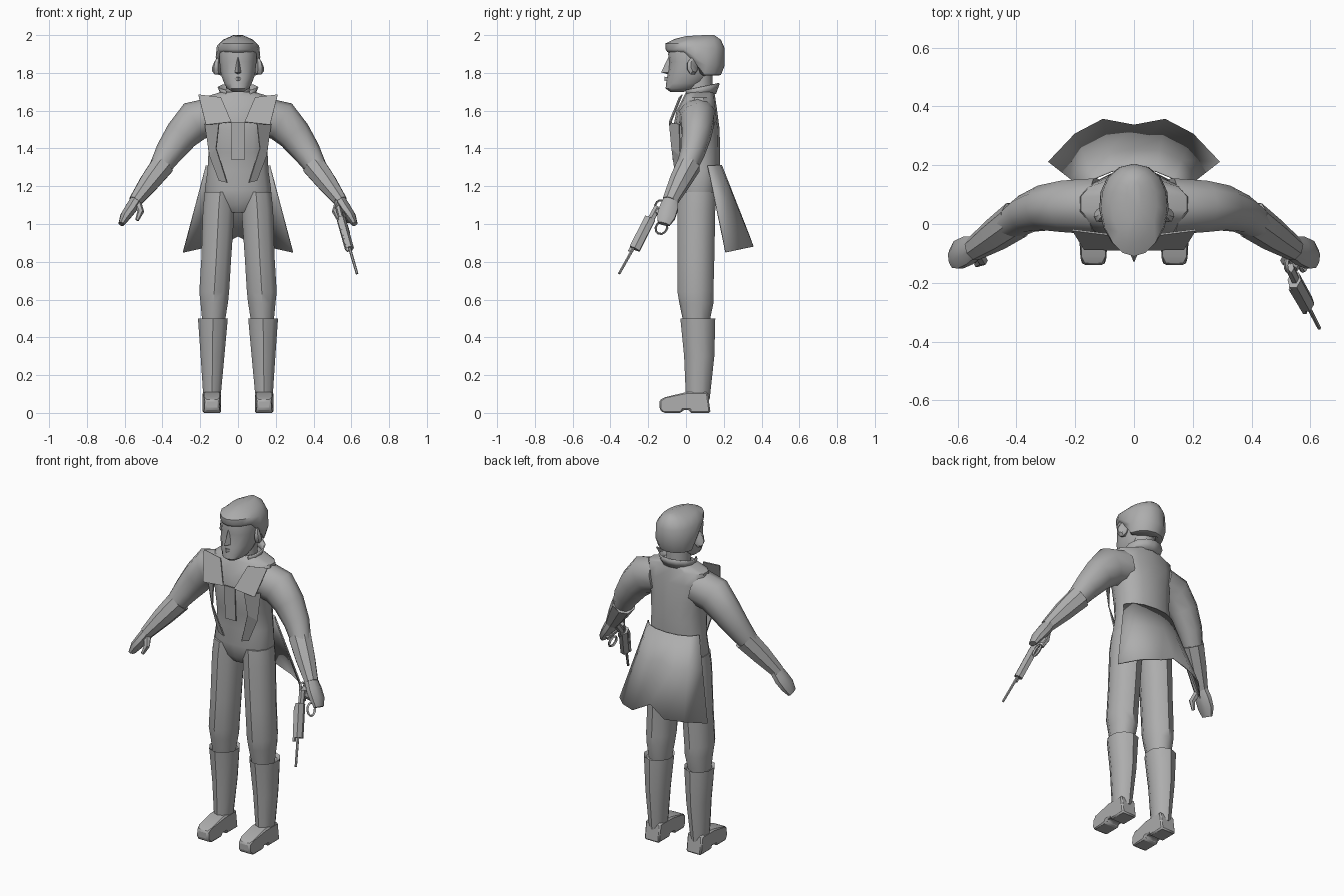
import bpy, bmesh, math
from mathutils import Vector as V

grey = bpy.data.materials.new("plain grey")
grey.diffuse_color = (0.42, 0.42, 0.42, 1)


def make(name, verts, faces, mirror=False, smooth=40, thick=0, bevel=0):
    me = bpy.data.meshes.new(name)
    me.from_pydata([tuple(v) for v in verts], [], faces)
    bm = bmesh.new()
    bm.from_mesh(me)
    bmesh.ops.recalc_face_normals(bm, faces=bm.faces)
    bm.to_mesh(me)
    bm.free()
    me.materials.append(grey)
    ob = bpy.data.objects.new(name, me)
    bpy.context.collection.objects.link(ob)
    if thick:
        m = ob.modifiers.new("thickness", 'SOLIDIFY')
        m.thickness, m.offset = thick, 0
    if bevel:
        m = ob.modifiers.new("bevel", 'BEVEL')
        m.width, m.segments = bevel, 1
    if mirror:
        m = ob.modifiers.new("mirror", 'MIRROR')
        m.use_mirror_merge = False
    if smooth:
        bpy.ops.object.select_all(action='DESELECT')
        ob.select_set(True)
        bpy.context.view_layer.objects.active = ob
        bpy.ops.object.shade_smooth_by_angle(angle=math.radians(smooth))
    return ob


def skin(name, rows, closed=True, caps=True, **kw):
    """Join rows of points into a surface."""
    n = len(rows[0])
    faces = []
    for r in range(len(rows) - 1):
        for i in range(n if closed else n - 1):
            j = (i + 1) % n
            faces.append((r*n + i, r*n + j, (r+1)*n + j, (r+1)*n + i))
    if caps and closed:
        faces += [tuple(range(n)), tuple(range((len(rows)-1)*n, len(rows)*n))]
    return make(name, [p for row in rows for p in row], faces, **kw)


def stack(name, rings, n=12, power=1.0, **kw):
    """Horizontal rings: z, centre x, half width, front y, back y."""
    rows = []
    for z, cx, rx, yf, yb in rings:
        row = []
        for i in range(n):
            a = 2*math.pi*(i + .5)/n
            c, s = math.cos(a), math.sin(a)
            row.append((cx + rx*math.copysign(abs(c)**power, c),
                        (yf+yb)/2 + (yb-yf)/2*math.copysign(abs(s)**power, s), z))
        rows.append(row)
    return skin(name, rows, **kw)


def tube(name, path, n=8, side=(0, 1, 0), **kw):
    """Rings across a path: point, radius along side, radius across it."""
    rows = []
    for k, (p, ra, rb) in enumerate(path):
        d = (V(path[min(k+1, len(path)-1)][0]) - V(path[max(k-1, 0)][0])).normalized()
        u = (V(side) - d*V(side).dot(d)).normalized()
        w = d.cross(u)
        rows.append([V(p) + u*ra*math.cos(2*math.pi*(i+.5)/n) + w*rb*math.sin(2*math.pi*(i+.5)/n)
                     for i in range(n)])
    return skin(name, rows, **kw)


# Torso with jacket and hips
stack("torso", [(1.06, 0, .07, .0, .12), (1.10, 0, .15, -.03, .15), (1.18, 0, .18, -.045, .17),
                (1.28, 0, .165, -.04, .18), (1.38, 0, .16, -.055, .18), (1.50, 0, .168, -.07, .178),
                (1.60, 0, .195, -.05, .165), (1.67, 0, .185, -.015, .155), (1.70, 0, .09, .0, .15)],
      n=14, power=.85)
stack("neck", [(1.66, 0, .07, .0, .14), (1.80, 0, .065, .0, .14)], n=10)

# Collar and lapels
rows = []
for z, r, lift in ((1.675, .085, .015), (1.725, .105, .02)):
    rows.append([(r*math.sin(a), .075 - r*.95*math.cos(a), z - lift*math.cos(a))
                 for a in [math.radians(40 + 28*i) for i in range(11)]])
skin("collar", rows, closed=False, thick=.008)
make("upper_lapel", [(.21, -.02, 1.685), (.09, -.035, 1.67), (.035, -.088, 1.54), (.17, -.085, 1.525)],
     [(0, 1, 2, 3)], mirror=True, smooth=0, thick=.006)
make("lower_lapel", [(.175, -.035, 1.53), (.10, -.088, 1.535), (.115, -.075, 1.40), (.058, -.05, 1.22),
                     (.10, -.04, 1.23), (.15, -.03, 1.36)],
     [(0, 1, 2, 5), (5, 2, 3, 4)], mirror=True, smooth=0, thick=.006)
make("shirt_strip", [(-.035, -.078, 1.54), (.035, -.078, 1.54), (.035, -.068, 1.34), (-.035, -.068, 1.34)],
     [(0, 1, 2, 3)], smooth=0, thick=.006)

# Coat tail, flaring out behind
hem = [(-.29, .21, .85), (-.2, .305, .87), (-.105, .355, .88), (0, .335, .935),
       (.105, .355, .88), (.2, .305, .87), (.29, .21, .85)]
waist = [(-.168, .115, 1.31), (-.135, .155, 1.31), (-.075, .18, 1.31), (0, .188, 1.31),
         (.075, .18, 1.31), (.135, .155, 1.31), (.168, .115, 1.31)]
skin("coat_tail", [waist, [V(a).lerp(V(b), .4) for a, b in zip(waist, hem)], hem],
     closed=False, thick=.006)

# Legs and boots
stack("leg", [(1.17, .095, .085, -.04, .16), (1.08, .102, .088, -.045, .155), (.82, .115, .083, -.045, .15),
              (.64, .126, .083, -.045, .145), (.58, .126, .076, -.035, .145), (.46, .13, .06, -.01, .12)],
      n=10, mirror=True)
stack("boot_shaft", [(.485, .132, .068, -.015, .14), (.50, .133, .083, -.03, .155), (.30, .135, .066, -.01, .15),
                     (.07, .138, .047, .0, .125)], n=10, mirror=True)
shoe = [(-.14, .02), (-.14, .068), (-.11, .083), (0, .11), (.115, .11), (.13, .0), (.02, .0), (.018, .016),
        (-.015, .016), (-.025, .0), (-.12, .0)]
rows = [[(.138 + s*(.034 if y < -.12 else .049), y, z) for y, z in shoe] for s in (-1, 1)]
skin("shoe", rows, mirror=True, bevel=.008)

# Arms, cuffs and hands
tube("sleeve", [((.13, .06, 1.57), .10, .10), ((.23, .06, 1.545), .092, .108), ((.30, .055, 1.47), .08, .09),
                ((.365, .035, 1.38), .066, .074), ((.42, .0, 1.29), .055, .055)], n=10, mirror=True)
tube("cuff", [((.402, .012, 1.308), .055, .055), ((.399, .015, 1.312), .066, .066),
              ((.47, -.035, 1.22), .058, .056), ((.545, -.085, 1.12), .042, .037)], n=8, mirror=True)
tube("palm", [((.54, -.08, 1.125), .042, .034), ((.565, -.09, 1.085), .052, .034),
              ((.597, -.105, 1.04), .052, .029), ((.618, -.118, 1.0), .035, .016)], n=8, mirror=True)
tube("thumb", [((.53, -.095, 1.11), .02, .02), ((.515, -.125, 1.065), .018, .018),
               ((.535, -.137, 1.02), .01, .01)], n=6, mirror=True)

# Head, nose, mouth and ears
stack("face", [(1.70, 0, .03, -.085, -.01), (1.718, 0, .06, -.108, .06), (1.745, 0, .075, -.105, .10),
               (1.79, 0, .092, -.098, .13), (1.86, 0, .10, -.088, .15), (1.90, 0, .10, -.095, .16),
               (1.95, 0, .09, -.08, .15)], n=14, power=.9)
make("nose", [(0, -.09, 1.89), (-.02, -.085, 1.80), (.02, -.085, 1.80), (0, -.132, 1.803), (0, -.085, 1.79)],
     [(0, 1, 3), (0, 3, 2), (1, 4, 3), (4, 2, 3), (0, 2, 4, 1)], smooth=0)
make("lips", [(-.03, -.085, 1.768), (0, -.113, 1.78), (.03, -.085, 1.768), (0, -.113, 1.757), (0, -.08, 1.768)],
     [(0, 1, 3), (1, 2, 3), (0, 4, 1), (1, 4, 2), (2, 4, 3), (3, 4, 0)], smooth=0)
tube("ear", [((.098, .03, 1.835), .028, .042), ((.112, .035, 1.835), .032, .048),
             ((.12, .042, 1.838), .022, .036)], n=8, mirror=True)

# Hair, low at the nape and high over the brow
rows = []
for zf, zb, yf, yb, rx in [(1.905, 1.785, -.085, .17, .09), (1.912, 1.79, -.10, .185, .108),
                           (1.925, 1.84, -.108, .205, .118), (1.955, 1.93, -.11, .205, .112),
                           (1.978, 1.975, -.065, .185, .078), (1.995, 2.0, .0, .15, .025)]:
    row = []
    for i in range(16):
        a = 2*math.pi*i/16
        y = (yf+yb)/2 + (yb-yf)/2*math.sin(a)
        t = min(1, max(0, (.09 - y)/.08))
        x = rx*math.cos(a)*(1 + .12*math.sin(a))
        row.append((x, y, zb + (zf-zb)*t))
    rows.append(row)
skin("hair", rows, smooth=50)

# Pistol in the left hand
back, mid, front, tip = V((.53, -.15, 1.09)), V((.545, -.19, 1.03)), V((.59, -.272, .868)), V((.63, -.354, .737))
tube("pistol_body", [(mid, .033, .024), (front, .033, .024)], n=6)
tube("pistol_frame", [(back, .02, .015), (front, .02, .015)], n=6)
tube("pistol_barrel", [(mid, .009, .009), (tip, .007, .007)], n=6)
tube("pistol_rib", [(mid + V((-.012, -.028, -.01)), .009, .009), (front + V((-.008, -.028, -.012)), .009, .009)], n=4)
tube("pistol_grip", [(V((.54, -.15, 1.07)), .02, .016), (V((.585, -.08, 1.02)), .024, .018)], n=6)


def loop(name, centre, ra, rb):
    c, u, w = V(centre), V((.25, -.45, -.86)).normalized(), V((.2, .87, -.4)).normalized()
    rows = []
    for k in range(11):
        a = 2*math.pi*k/10
        d = u*math.cos(a)*ra + w*math.sin(a)*rb
        o, m = d.normalized()*.006, u.cross(w).normalized()*.008
        rows.append([c + d + o, c + d + m, c + d - o, c + d - m])
    skin(name, rows, caps=False)


loop("hammer_loop", (.525, -.14, 1.10), .028, .022)
loop("trigger_guard", (.575, -.13, .98), .036, .03)
